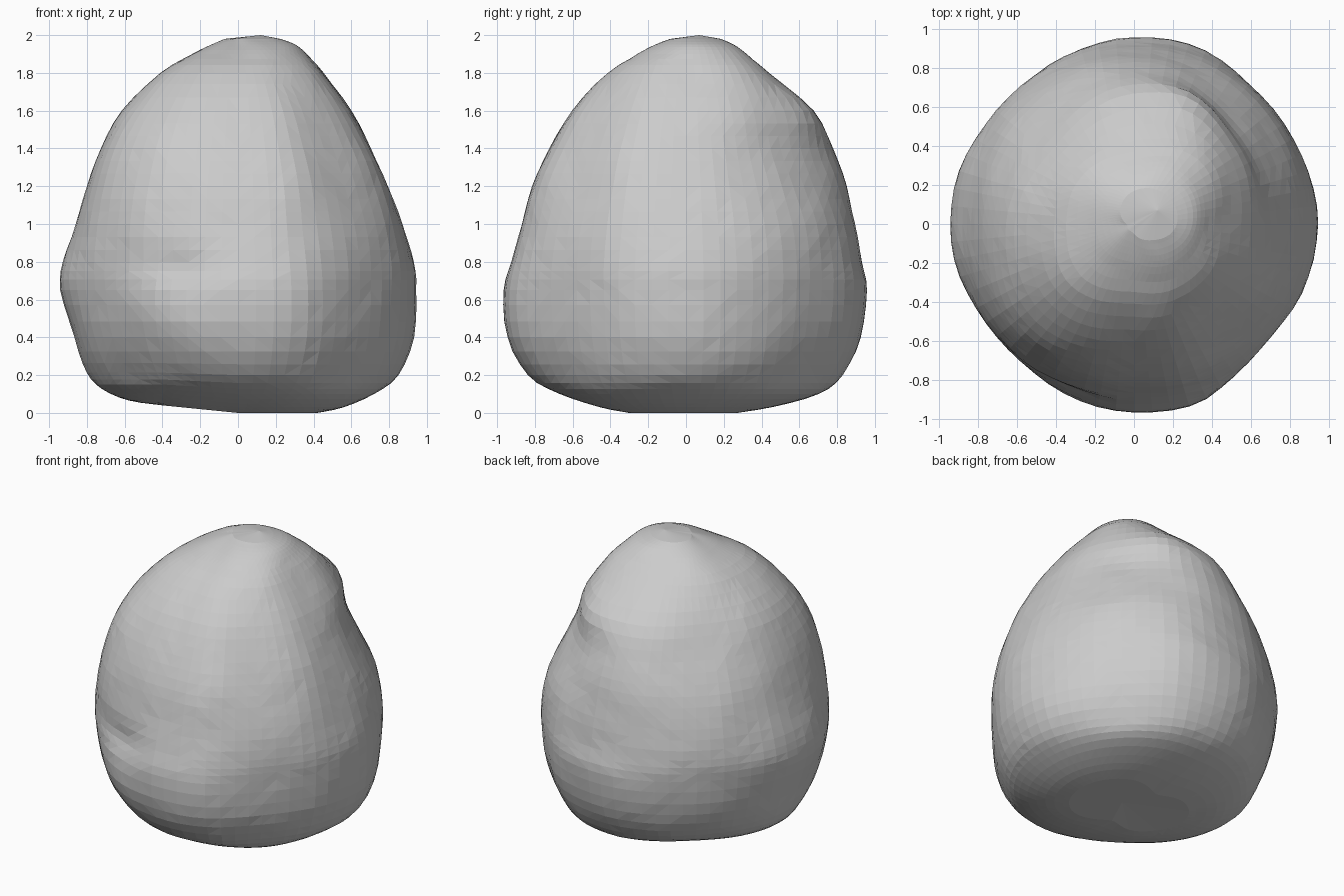
import bpy, bmesh, math
from mathutils import Vector, noise

if "Cube" in bpy.data.objects:
    bpy.data.objects.remove(bpy.data.objects["Cube"])

# Contour rings: height, then radius every 45 degrees from +x towards +y
RINGS = [
    (0.00, .42, .36, .22, .32, .40, .35, .22, .40),
    (0.03, .56, .52, .45, .51, .58, .51, .42, .56),
    (0.10, .72, .72, .70, .68, .72, .68, .66, .73),
    (0.20, .85, .81, .83, .78, .80, .76, .83, .82),
    (0.40, .93, .89, .92, .87, .87, .86, .94, .89),
    (0.65, .945, .92, .955, .91, .94, .91, .96, .91),
    (0.80, .93, .92, .93, .91, .93, .91, .925, .91),
    (1.00, .87, .89, .89, .87, .86, .90, .865, .88),
    (1.20, .79, .80, .85, .80, .80, .86, .81, .82),
    (1.40, .70, .705, .78, .69, .72, .79, .72, .73),
    (1.60, .595, .66, .665, .57, .61, .66, .60, .62),
    (1.80, .45, .51, .43, .41, .41, .45, .41, .46),
    (1.90, .36, .39, .30, .28, .24, .25, .24, .32),
    (1.95, .30, .31, .23, .18, .13, .13, .13, .22),
    (1.98, .22, .22, .17, .10, .04, .04, .05, .12),
]
SEGMENTS, STEPS = 64, 3


def spline(a, b, c, d, t):
    return b + 0.5 * t * (c - a + t * (2*a - 5*b + 4*c - d + t * (3*(b - c) + d - a)))


def bump(angle, z, at_angle, at_z, wide, tall):
    da = (angle - at_angle + 180) % 360 - 180
    return math.exp(-(da / wide) ** 2 - ((z - at_z) / tall) ** 2)


def ring_at(u):
    i = min(int(u), len(RINGS) - 2)
    rows = [RINGS[min(max(i + k, 0), len(RINGS) - 1)] for k in (-1, 0, 1, 2)]
    return [spline(*vals, u - i) for vals in zip(*rows)]


def surface_point(ring, s):
    z, radii = ring[0], ring[1:]
    v = s * 8 / SEGMENTS
    i = int(v)
    r = spline(*(radii[(i + k) % 8] for k in (-1, 0, 1, 2)), v - i)
    deg = 360 * s / SEGMENTS
    # corner swellings and the shallow dent low on the front
    r += 0.035 * bump(deg, z, 292, 0.5, 16, 0.4) + 0.025 * bump(deg, z, 68, 0.6, 16, 0.5)
    r += 0.015 * bump(deg, z, 245, 0.5, 18, 0.15) - 0.03 * bump(deg, z, 250, 0.77, 14, 0.1)
    # flattened face between two soft ridges on the front right
    r += 0.025 * bump(deg, z, 288, 1.3, 14, 0.4) + 0.02 * bump(deg, z, 338, 1.3, 14, 0.4)
    r -= 0.02 * bump(deg, z, 315, 1.3, 14, 0.45)
    # shoulder high on the back right
    r += 0.03 * bump(deg, z, 66, 1.58, 14, 0.15)
    a = math.radians(deg)
    p = Vector((r * math.cos(a), r * math.sin(a), z))
    # gentle weathering
    if 0.15 < z < 1.9:
        w = 0.007 * noise.noise(p * 4) + 0.003 * noise.noise(p * 11)
        p.x += w * math.cos(a)
        p.y += w * math.sin(a)
    # underside lifts on the left
    p.z += 0.04 * min(max(-p.x / 0.4, 0), 1) * max(0, 1 - z / 0.3)
    return p


bm = bmesh.new()
count = (len(RINGS) - 1) * STEPS + 1
loops = []
for n in range(count):
    ring = ring_at(n / STEPS)
    loops.append([bm.verts.new(surface_point(ring, s)) for s in range(SEGMENTS)])
for lo, hi in zip(loops, loops[1:]):
    for s in range(SEGMENTS):
        t = (s + 1) % SEGMENTS
        bm.faces.new((lo[s], lo[t], hi[t], hi[s]))

# Crown and base caps
crown, base = bm.verts.new((.12, .07, 2.0)), bm.verts.new((.1, 0, 0))
for s in range(SEGMENTS):
    t = (s + 1) % SEGMENTS
    bm.faces.new((loops[-1][s], loops[-1][t], crown))
    bm.faces.new((loops[0][t], loops[0][s], base))
bmesh.ops.triangulate(bm, faces=bm.faces[:])
bmesh.ops.recalc_face_normals(bm, faces=bm.faces[:])

# Flat facets, as on a scanned stone
mesh = bpy.data.meshes.new("boulder")
bm.to_mesh(mesh)
bm.free()
boulder = bpy.data.objects.new("boulder", mesh)
bpy.context.collection.objects.link(boulder)
